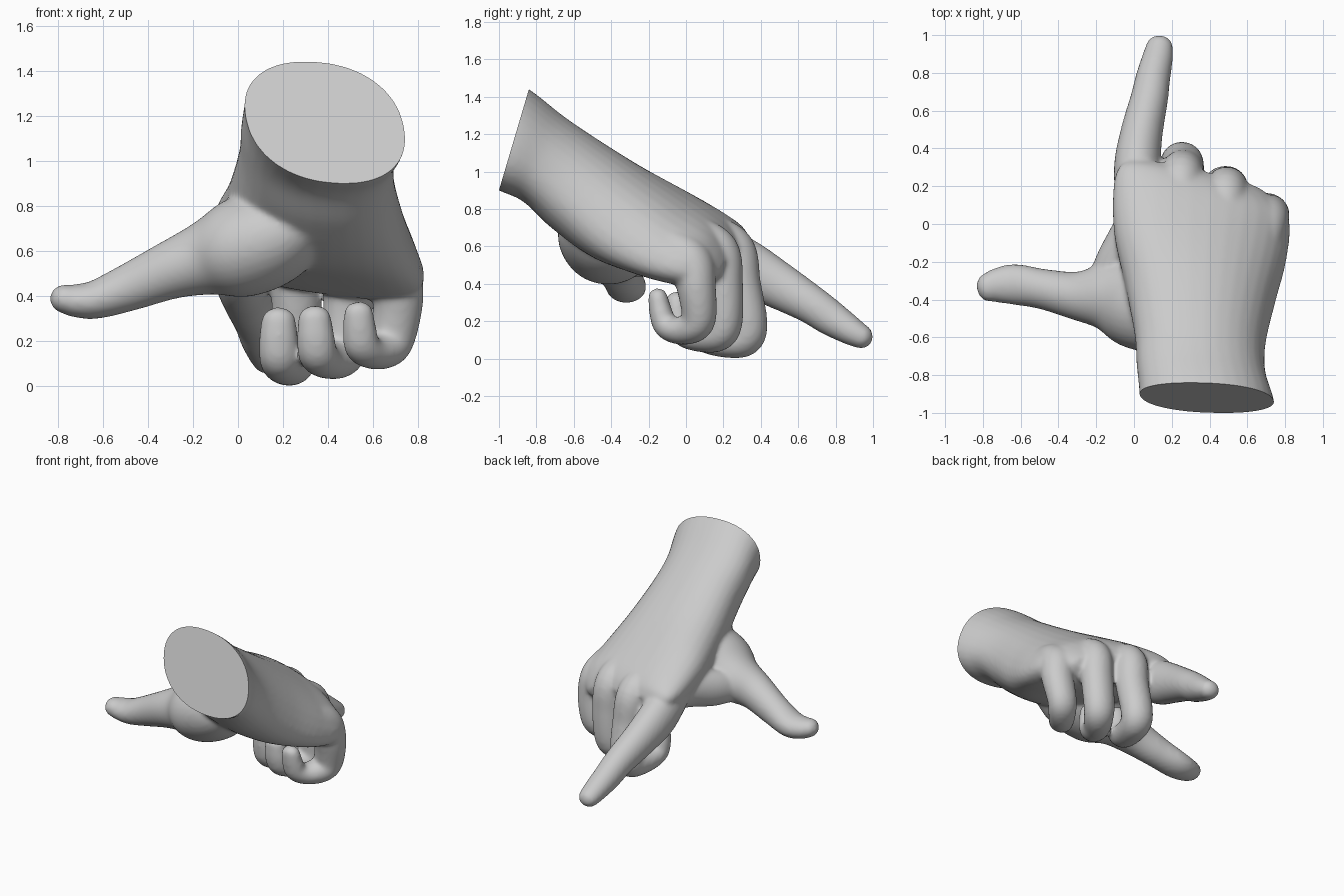
import bpy, bmesh, math
from mathutils import Vector

cube = bpy.data.objects.get("Cube")
if cube:
    bpy.data.objects.remove(cube, do_unlink=True)

SIDES = 32
bm = bmesh.new()


def spline(keys, steps=6):
    """Smoothly interpolate rows of numbers."""
    rows = [Vector(k) for k in keys]
    out = []
    for i in range(len(rows) - 1):
        p1, p2 = rows[i], rows[i + 1]
        p0 = rows[i - 1] if i else p1 * 2 - p2
        p3 = rows[i + 2] if i + 2 < len(rows) else p2 * 2 - p1
        for s in range(steps):
            t = s / steps
            out.append((p1 * 2 + (p2 - p0) * t + (p0 * 2 - p1 * 5 + p2 * 4 - p3) * t ** 2
                        + (p1 * 3 - p0 - p2 * 3 + p3) * t ** 3) / 2)
    return out + [rows[-1]]


def loft(rings):
    """Skin a list of point rings and close both ends."""
    loops = [[bm.verts.new(p) for p in ring] for ring in rings]
    for a, b in zip(loops, loops[1:]):
        for i in range(SIDES):
            j = (i + 1) % SIDES
            bm.faces.new((a[i], a[j], b[j], b[i]))
    bm.faces.new(loops[0][::-1])
    bm.faces.new(loops[-1])


def power(v, e):
    return math.copysign(abs(v) ** e, v)


def digit(keys, side):
    """Tube along x, y, z with a half width along side and a half depth."""
    rows = spline(keys)
    frames = []
    for i, r in enumerate(rows):
        a, b = rows[max(i - 1, 0)], rows[min(i + 1, len(rows) - 1)]
        t = (Vector(b[:3]) - Vector(a[:3])).normalized()
        u = (side - t * side.dot(t)).normalized()
        frames.append((Vector(r[:3]), t, u, t.cross(u), r[3], r[4]))
    # Rounded tip
    c, t, u, v, w, d = frames[-1]
    for deg in (20, 40, 60, 78):
        a = math.radians(deg)
        frames.append((c + t * min(w, d) * math.sin(a), t, u, v,
                       w * math.cos(a), d * math.cos(a)))
    angles = [math.tau * i / SIDES for i in range(SIDES)]
    loft([[c + u * w * math.cos(a) + v * d * math.sin(a) for a in angles]
          for c, t, u, v, w, d in frames])


def palm(keys, lean):
    """Sections: top y z, bottom y z, x min, x max, skew, roll, arch."""
    rings = []
    for yt, zt, yb, zb, x0, x1, skew, roll, arch in spline(keys):
        ring = []
        for i in range(SIDES):
            a = math.tau * i / SIDES
            c, s = power(math.cos(a), 0.9), power(math.sin(a), 0.9)
            x = (x0 + x1) / 2 + (x1 - x0) / 2 * c - lean * s
            if s < 0:
                s *= 1 - arch * (1 - c * c)
            f = (s + 1) / 2
            ring.append(Vector((x, yb + (yt - yb) * f - skew * c,
                                zb + (zt - zb) * f - roll * c)))
        rings.append(ring)
    loft(rings)


# Wrist and palm
palm([(-1.02, 1.53, -1.18, 0.99, 0.03, 0.75, 0, 0.02, 0),
      (-0.84, 1.44, -1.00, 0.90, 0.035, 0.735, 0, 0.02, 0),
      (-0.66, 1.30, -0.87, 0.84, 0.02, 0.69, 0, 0.02, 0),
      (-0.50, 1.19, -0.72, 0.70, 0.01, 0.69, 0, 0.02, 0),
      (-0.25, 1.03, -0.50, 0.50, -0.04, 0.74, 0.02, 0.03, 0.15),
      (0.00, 0.88, -0.25, 0.41, -0.10, 0.80, 0.05, 0.06, 0.25),
      (0.17, 0.77, 0.02, 0.37, -0.105, 0.82, 0.08, 0.06, 0.2),
      (0.26, 0.69, 0.15, 0.40, -0.07, 0.76, 0.09, 0.06, 0.1),
      (0.30, 0.61, 0.23, 0.46, 0.02, 0.66, 0.07, 0.05, 0)], 0.055)

ACROSS = Vector((1, 0, 0))
# Pointing index finger
digit([(0.02, 0.08, 0.64, 0.115, 0.12), (0.017, 0.30, 0.50, 0.123, 0.148),
       (0.04, 0.48, 0.40, 0.112, 0.128), (0.08, 0.66, 0.295, 0.10, 0.105),
       (0.10, 0.77, 0.22, 0.092, 0.096), (0.125, 0.88, 0.15, 0.082, 0.078),
       (0.135, 0.935, 0.119, 0.073, 0.066)], ACROSS)
# Curled middle finger
digit([(0.24, 0.12, 0.67, 0.11, 0.11), (0.25, 0.25, 0.58, 0.115, 0.12),
       (0.26, 0.29, 0.40, 0.112, 0.11), (0.255, 0.33, 0.20, 0.11, 0.105),
       (0.24, 0.31, 0.11, 0.105, 0.10), (0.21, 0.20, 0.092, 0.097, 0.085),
       (0.185, 0.09, 0.12, 0.09, 0.078), (0.18, 0.06, 0.20, 0.088, 0.072),
       (0.18, 0.05, 0.29, 0.077, 0.062)], ACROSS)
# Curled ring finger
digit([(0.47, 0.04, 0.66, 0.11, 0.11), (0.485, 0.165, 0.57, 0.115, 0.12),
       (0.49, 0.20, 0.40, 0.112, 0.105), (0.475, 0.205, 0.20, 0.108, 0.098),
       (0.45, 0.17, 0.13, 0.10, 0.092), (0.39, 0.08, 0.118, 0.092, 0.083),
       (0.355, -0.01, 0.14, 0.087, 0.075), (0.345, -0.04, 0.21, 0.085, 0.07),
       (0.34, -0.05, 0.30, 0.074, 0.06)], ACROSS)
# Curled little finger
digit([(0.67, -0.10, 0.60, 0.11, 0.11), (0.69, 0.02, 0.52, 0.125, 0.12),
       (0.71, 0.055, 0.38, 0.112, 0.105), (0.685, 0.07, 0.22, 0.102, 0.092),
       (0.65, 0.03, 0.165, 0.095, 0.085), (0.59, -0.05, 0.15, 0.085, 0.072),
       (0.55, -0.11, 0.18, 0.08, 0.067), (0.54, -0.135, 0.25, 0.075, 0.062),
       (0.535, -0.15, 0.325, 0.066, 0.053)], ACROSS)
# Thumb with its fleshy base
digit([(0.36, -0.42, 0.76, 0.22, 0.12), (0.18, -0.42, 0.675, 0.265, 0.21),
       (0.00, -0.41, 0.61, 0.25, 0.22), (-0.15, -0.385, 0.565, 0.185, 0.165),
       (-0.30, -0.38, 0.515, 0.13, 0.13), (-0.48, -0.345, 0.44, 0.107, 0.106),
       (-0.63, -0.32, 0.385, 0.108, 0.086), (-0.72, -0.325, 0.38, 0.094, 0.074),
       (-0.77, -0.335, 0.388, 0.078, 0.064)], Vector((0, 1, 0)))
# Web between thumb and index finger
digit([(0.06, 0.10, 0.59, 0.12, 0.12), (-0.01, -0.04, 0.59, 0.11, 0.13),
       (-0.10, -0.19, 0.56, 0.10, 0.125), (-0.17, -0.31, 0.54, 0.08, 0.10)], ACROSS)

# Fuse everything into one smooth skin
bmesh.ops.recalc_face_normals(bm, faces=bm.faces)
mesh = bpy.data.meshes.new("hand_parts")
bm.to_mesh(mesh)
bm.free()
hand = bpy.data.objects.new("hand", mesh)
bpy.context.collection.objects.link(hand)
remesh = hand.modifiers.new("fuse", "REMESH")
remesh.mode = "VOXEL"
remesh.voxel_size = 0.013
soften = hand.modifiers.new("soften", "SMOOTH")
soften.factor = 0.5
soften.iterations = 12
graph = bpy.context.evaluated_depsgraph_get()
skin = bpy.data.meshes.new_from_object(hand.evaluated_get(graph))
hand.modifiers.clear()
hand.data = skin

# Cut the wrist off flat
bm = bmesh.new()
bm.from_mesh(skin)
cut = bmesh.ops.bisect_plane(bm, geom=bm.verts[:] + bm.edges[:] + bm.faces[:],
                             plane_co=(0, -0.92, 1.17), plane_no=(0, -0.54, 0.16),
                             clear_outer=True)
rim = [e for e in cut["geom_cut"] if isinstance(e, bmesh.types.BMEdge)]
bmesh.ops.holes_fill(bm, edges=rim, sides=0)
bmesh.ops.recalc_face_normals(bm, faces=bm.faces)
bm.to_mesh(skin)
bm.free()

# Plain grey material
grey = bpy.data.materials.new("light_grey")
grey.use_nodes = True
colour = (0.6, 0.6, 0.6, 1)
grey.diffuse_color = colour
grey.node_tree.nodes["Principled BSDF"].inputs["Base Color"].default_value = colour
skin.materials.clear()
skin.materials.append(grey)

bpy.ops.object.select_all(action="DESELECT")
hand.select_set(True)
bpy.context.view_layer.objects.active = hand
bpy.ops.object.shade_smooth_by_angle(angle=math.radians(50))
